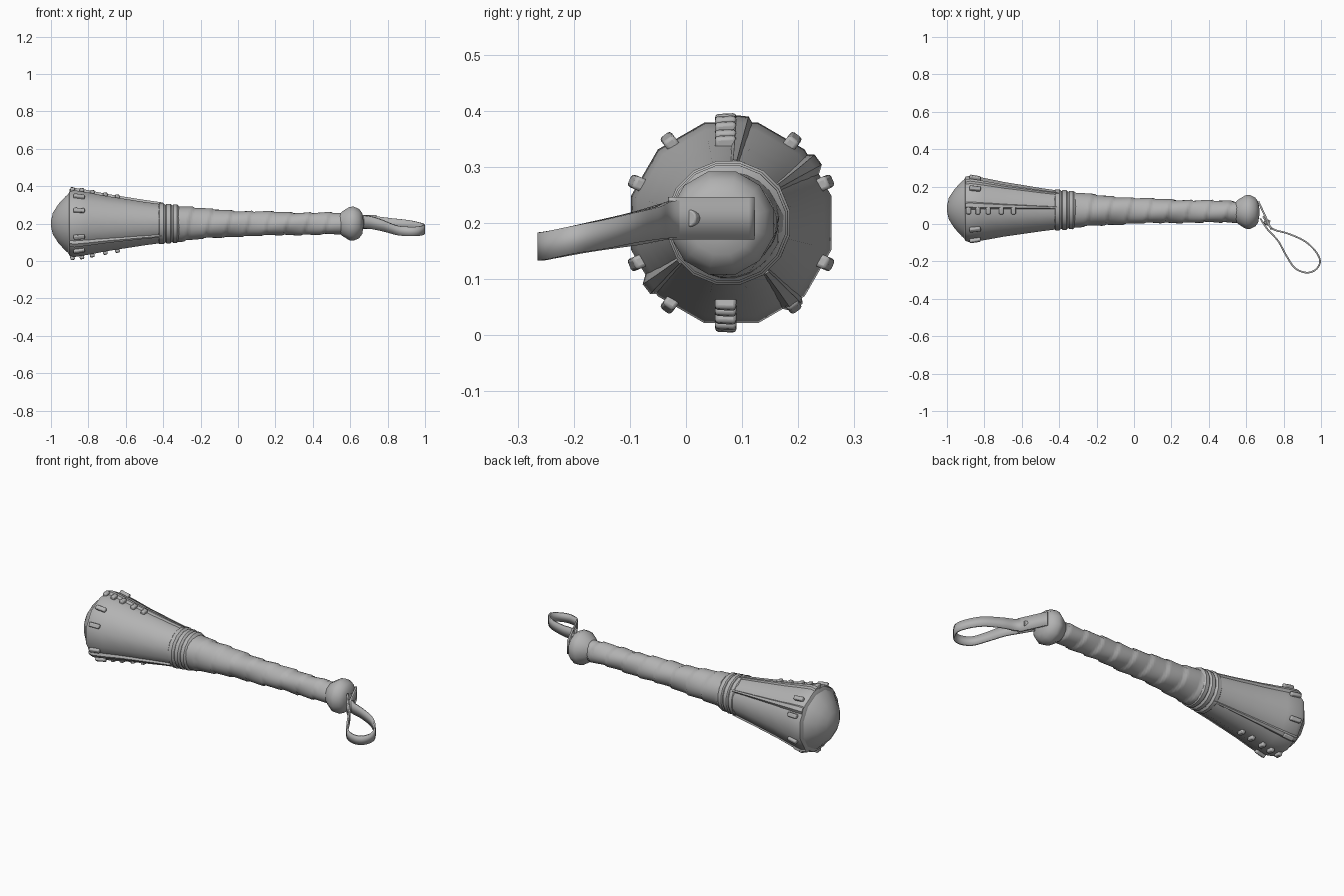
import bpy
import bmesh
from math import sin, cos, pi, radians
from mathutils import Vector, Matrix

if "Cube" in bpy.data.objects:
    bpy.data.objects.remove(bpy.data.objects["Cube"])

grey = bpy.data.materials.new("plain grey")
grey.use_nodes = True
grey.diffuse_color = (0.45, 0.45, 0.45, 1)
grey.node_tree.nodes["Principled BSDF"].inputs["Base Color"].default_value = grey.diffuse_color


def finish(bm, name, angle=40, bevel=0):
    """Turn a bmesh into a shaded object."""
    bmesh.ops.recalc_face_normals(bm, faces=bm.faces)
    mesh = bpy.data.meshes.new(name)
    bm.to_mesh(mesh)
    bm.free()
    mesh.materials.append(grey)
    obj = bpy.data.objects.new(name, mesh)
    bpy.context.collection.objects.link(obj)
    bpy.ops.object.select_all(action='DESELECT')
    bpy.context.view_layer.objects.active = obj
    obj.select_set(True)
    bpy.ops.object.shade_smooth_by_angle(angle=radians(angle))
    if bevel:
        mod = obj.modifiers.new("soft edges", 'BEVEL')
        mod.width, mod.segments = bevel, 2
    return obj


def on_axis(x, radius, angle):
    """Point at a radius and angle around the club's slightly leaning axis."""
    return Vector((x, 0.071 - 0.011 * x + radius * cos(angle), 0.2 + radius * sin(angle)))


def lathe(name, profile, sides=12, shape=lambda x, r, a: r, angle=40):
    """Skin rings of a profile along the club, optionally reshaped by a rule."""
    bm = bmesh.new()
    rings = []
    for x, r in profile:
        angles = [2 * pi * (i + 0.5) / sides for i in range(sides)]
        rings.append([bm.verts.new(on_axis(x, shape(x, r, a), a)) for a in angles])
    for low, high in zip(rings, rings[1:]):
        for i in range(sides):
            j = (i + 1) % sides
            bm.faces.new((low[i], low[j], high[j], high[i]))
    bm.faces.new(rings[0])
    bm.faces.new(rings[-1])
    return finish(bm, name, angle)


def along(profile, x):
    """Radius of a profile at x."""
    for (xa, ra), (xb, rb) in zip(profile, profile[1:]):
        if xa <= x <= xb:
            return ra + (rb - ra) * (x - xa) / (xb - xa)
    return profile[-1][1]


# Rounded striking end and the leather cover around it
lathe("head_dome", [(-1, 0.015), (-0.99, 0.06), (-0.96, 0.108), (-0.92, 0.153),
                    (-0.89, 0.175), (-0.85, 0.17)])
cover = [(-0.91, 0.16), (-0.9, 0.178), (-0.875, 0.185), (-0.8, 0.172), (-0.7, 0.152),
         (-0.6, 0.136), (-0.5, 0.12), (-0.4, 0.106)]
lathe("head_cover", cover)

# Folded seam ridges running down the cover
for number, degrees in enumerate((-142, -52, 36, 84)):
    bm = bmesh.new()
    a = radians(degrees)
    rows = []
    for x, r in cover[1:]:
        half = 0.16 * r / 0.18
        rows.append([bm.verts.new(on_axis(x, r + lift, a + side * half)) for side, lift in
                     ((-1, -0.014), (-0.35, 0.007), (0.35, 0.007), (1, -0.014))])
    for low, high in zip(rows, rows[1:]):
        for i in range(3):
            bm.faces.new((low[i], low[i + 1], high[i + 1], high[i]))
    for row in (rows[0], rows[-1]):
        bm.faces.new(row)
    bmesh.ops.holes_fill(bm, edges=[e for e in bm.edges if e.is_boundary])
    finish(bm, "seam_ridge_%d" % number)


def stitch(name, x, degrees, length, width):
    """Small raised block lying on the cover."""
    a = radians(degrees)
    place = on_axis(x, along(cover, x) - 0.001, a)
    slope = Matrix.Rotation(radians(10), 4, 'Y')
    turn = Matrix.Rotation(a - pi / 2, 4, 'X')
    size = Matrix.Diagonal((length, width, 0.026, 1))
    bm = bmesh.new()
    bmesh.ops.create_cube(bm, size=1, matrix=Matrix.Translation(place) @ turn @ slope @ size)
    finish(bm, name, bevel=0.006)


# Stitches around the rim, then the lacing rows above and below
for side in (0, 180):
    for degrees in (-53, -23, 23, 53):
        stitch("rim_stitch", -0.85, side + degrees, 0.06, 0.024)
for degrees in (93, -93):
    for x in (-0.885, -0.835, -0.78, -0.71, -0.645):
        stitch("lacing", x, degrees, 0.024, 0.038)

# Three binding bands at the throat
bands = [(-0.43, 0.1)]
for start in (-0.425, -0.388, -0.352):
    r = 0.112 - 0.1 * (start + 0.425)
    bands += [(start, r - 0.006), (start + 0.006, r), (start + 0.026, r), (start + 0.034, r - 0.008)]
lathe("throat_bands", bands + [(-0.31, 0.09)], 16)


# Grip wrapped in an overlapping spiral strip
def wrap(x, r, a):
    turn = (x / 0.105 + a / (2 * pi)) % 1
    return r + 0.007 * (turn - 0.5) + 0.002 * sin(3 * a + 19 * x)


taper = [(-0.34, 0.098), (-0.27, 0.09), (-0.2, 0.082), (0, 0.068), (0.3, 0.06), (0.57, 0.057)]
steps = 90
grip = [-0.34 + 0.91 * i / steps for i in range(steps + 1)]
lathe("wrapped_grip", [(x, along(taper, x)) for x in grip], 24, wrap)

# Pommel knob
lathe("pommel", [(0.54, 0.05), (0.555, 0.066), (0.595, 0.092), (0.618, 0.095),
                 (0.648, 0.08), (0.664, 0.058), (0.67, 0.02)])


def ribbon(name, path, thickness, detail=5):
    """Flat strap through x, y, z, width points, smoothed between them."""
    pts = [Vector(p) for p in path]
    pts = [pts[0]] + pts + [pts[-1]]
    fine = []
    for a, b, c, d in zip(pts, pts[1:], pts[2:], pts[3:]):
        for i in range(detail):
            t = i / detail
            fine.append(0.5 * (2 * b + (c - a) * t + (2 * a - 5 * b + 4 * c - d) * t ** 2
                               + (3 * b - a - 3 * c + d) * t ** 3))
    fine.append(pts[-1])
    bm = bmesh.new()
    rows = [[bm.verts.new((p.x, p.y, p.z + s * p.w / 2)) for s in (-1, 1)] for p in fine]
    for low, high in zip(rows, rows[1:]):
        bm.faces.new((low[0], low[1], high[1], high[0]))
    obj = finish(bm, name)
    mod = obj.modifiers.new("thickness", 'SOLIDIFY')
    mod.thickness, mod.offset = thickness, 0


# Wrist strap: a wide tab across the pommel and a teardrop loop
ribbon("strap_tab", [(0.665, 0.12, 0.208, 0.076), (0.7, 0.045, 0.208, 0.076),
                     (0.735, -0.03, 0.208, 0.076)], 0.01)
ribbon("strap_loop", [(0.69, 0.04, 0.208, 0.07), (0.74, -0.025, 0.206, 0.066),
                      (0.82, -0.05, 0.2, 0.058), (0.91, -0.09, 0.192, 0.054),
                      (0.97, -0.145, 0.18, 0.052), (0.995, -0.2, 0.17, 0.05),
                      (0.97, -0.245, 0.16, 0.05), (0.92, -0.26, 0.158, 0.05),
                      (0.86, -0.235, 0.162, 0.05), (0.815, -0.17, 0.175, 0.053),
                      (0.77, -0.09, 0.19, 0.06), (0.715, -0.03, 0.204, 0.066),
                      (0.675, 0.03, 0.208, 0.07)], 0.009)

# Rivet through the tab
bm = bmesh.new()
lie = Matrix.Rotation(radians(-25), 4, 'Z') @ Matrix.Rotation(pi / 2, 4, 'Y')
bmesh.ops.create_cone(bm, cap_ends=True, segments=12, radius1=0.016, radius2=0.016, depth=0.03,
                      matrix=Matrix.Translation((0.71, 0.01, 0.208)) @ lie)
finish(bm, "strap_rivet", bevel=0.003)
